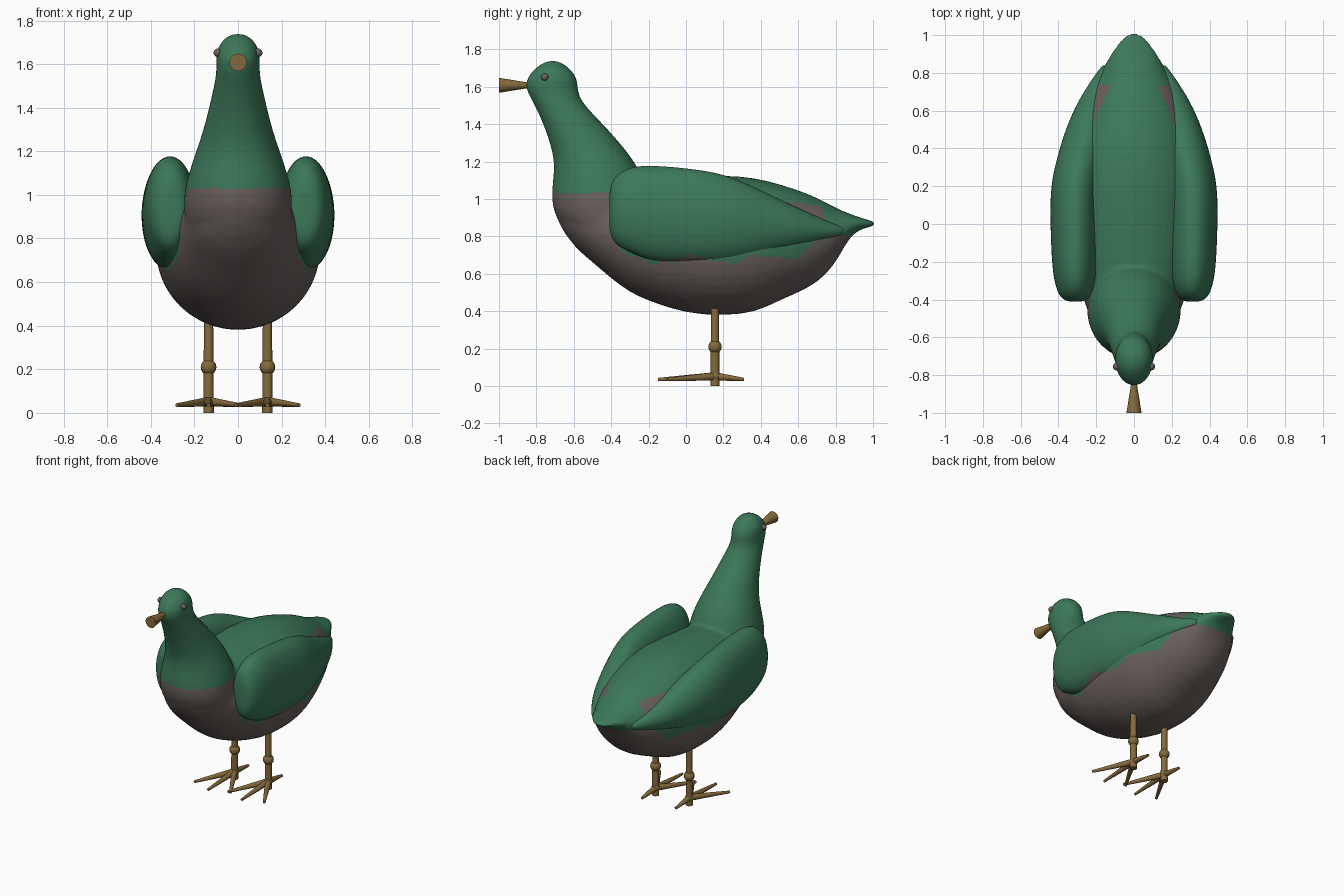
import bpy, bmesh, math
from mathutils import Vector

if "Cube" in bpy.data.objects:
    bpy.data.objects.remove(bpy.data.objects["Cube"])


def material(name, rgb):
    m = bpy.data.materials.new(name)
    m.diffuse_color = (*rgb, 1)
    m.use_nodes = True
    m.node_tree.nodes["Principled BSDF"].inputs["Base Color"].default_value = m.diffuse_color
    return m


GREEN = material("green plumage", (0.045, 0.19, 0.10))
GREY = material("grey belly", (0.145, 0.118, 0.11))
BROWN = material("brown beak and legs", (0.24, 0.145, 0.045))


def new_object(name, bm, mats):
    bmesh.ops.recalc_face_normals(bm, faces=bm.faces)
    for f in bm.faces:
        f.smooth = True
    me = bpy.data.meshes.new(name)
    bm.to_mesh(me)
    bm.free()
    for m in mats:
        me.materials.append(m)
    ob = bpy.data.objects.new(name, me)
    bpy.context.collection.objects.link(ob)
    return ob


def loft(bm, rings, seg=20):
    """Each ring is (centre, half axis u, half axis v)."""
    loops = []
    for c, u, v in rings:
        loops.append([bm.verts.new(Vector(c) + Vector(u) * math.cos(a) + Vector(v) * math.sin(a))
                      for a in (2 * math.pi * i / seg for i in range(seg))])
    for a, b in zip(loops, loops[1:]):
        for i in range(seg):
            j = (i + 1) % seg
            bm.faces.new((a[i], a[j], b[j], b[i]))
    for cap in (loops[0], loops[-1]):
        mid = bm.verts.new(sum((v.co for v in cap), Vector()) / seg)
        for i in range(seg):
            bm.faces.new((cap[i], cap[(i + 1) % seg], mid))


def apply_modifiers(ob):
    dg = bpy.context.evaluated_depsgraph_get()
    me = bpy.data.meshes.new_from_object(ob.evaluated_get(dg))
    ob.modifiers.clear()
    ob.data = me
    for p in me.polygons:
        p.use_smooth = True


def is_green(c, body):
    x, y, z = abs(c.x), c.y, c.z
    if body and y < -0.36:
        return z > 1.035
    # bare grey patches beside the tail
    if body and 0.5 < y < 0.74 and 0.23 - 0.45 * max(0, y - 0.5) < x < 0.25:
        return False
    edge = 0.68 + 0.02 * math.sin(17 * y + 1) + 0.01 * math.sin(41 * y)
    edge += 0.35 * max(0, y - 0.5) + 0.8 * max(0, -0.3 - y)
    return z > edge


def paint(ob, body):
    for p in ob.data.polygons:
        p.material_index = 0 if is_green(p.center, body) else 1


# Body with neck and head: y, top, bottom, half width
BODY = [(-.69, 1.0, .88, .08), (-.6, 1.05, .74, .19), (-.5, 1.08, .66, .235),
        (-.4, 1.1, .57, .27), (-.3, 1.1, .495, .31), (-.2, 1.11, .45, .345),
        (0, 1.125, .38, .38), (.2, 1.135, .37, .388), (.37, 1.12, .385, .365),
        (.5, 1.085, .455, .33), (.65, 1.035, .515, .27), (.75, .985, .59, .22),
        (.82, .945, .69, .17), (.88, .92, .81, .135), (.95, .895, .845, .095),
        (1.01, .88, .855, .04)]
# Neck and head: z, front, back, half width
NECK = [(.8, -.62, -.2, .24), (.9, -.705, -.2, .25), (1.0, -.725, -.2, .255),
        (1.1, -.715, -.22, .23), (1.2, -.705, -.27, .195), (1.3, -.73, -.35, .16),
        (1.4, -.765, -.44, .135), (1.5, -.81, -.54, .112), (1.56, -.845, -.575, .1),
        (1.61, -.865, -.575, .102), (1.66, -.845, -.585, .102),
        (1.71, -.80, -.63, .075), (1.738, -.745, -.68, .035)]
parts = []
for name, rings in (
        ("body", [((0, y, (t + b) / 2), (w, 0, 0), (0, 0, (t - b) / 2)) for y, t, b, w in BODY]),
        ("neck", [((0, (f + k) / 2, z), (w, 0, 0), (0, (k - f) / 2, 0)) for z, f, k, w in NECK])):
    bm = bmesh.new()
    loft(bm, rings)
    ob = new_object(name, bm, [GREEN, GREY])
    ob.modifiers.new("round", 'SUBSURF').levels = 1
    apply_modifiers(ob)
    parts.append(ob)
body, neck = parts
# Fuse the two lofts into a single skin
bm = bmesh.new()
bm.from_mesh(body.data)
bm.from_mesh(neck.data)
bm.to_mesh(body.data)
bm.free()
bpy.data.objects.remove(neck)
rm = body.modifiers.new("fuse", 'REMESH')
rm.mode = 'VOXEL'
rm.voxel_size = 0.014
sm = body.modifiers.new("soften", 'SMOOTH')
sm.factor = 0.5
sm.iterations = 6
apply_modifiers(body)
paint(body, True)

# Folded wings: y, x, z, half width, half height
WING = [(-.41, .31, .94, .05, .12), (-.38, .31, .94, .09, .19), (-.3, .31, .945, .115, .23),
        (-.2, .312, .925, .125, .26), (0, .315, .91, .13, .26), (.2, .315, .895, .13, .245),
        (.35, .285, .875, .125, .2), (.5, .25, .855, .115, .145), (.65, .21, .84, .09, .09),
        (.77, .175, .83, .045, .045), (.84, .155, .83, .015, .02)]
for side, label in ((1, "right"), (-1, "left")):
    bm = bmesh.new()
    loft(bm, [((side * x, y, z), (w, 0, 0), (0, 0, h)) for y, x, z, w, h in WING])
    wing = new_object(label + "_wing", bm, [GREEN, GREY])
    wing.modifiers.new("round", 'SUBSURF').levels = 2
    apply_modifiers(wing)
    paint(wing, False)


def tube(bm, a, b, r1, r2, seg=16):
    a, b = Vector(a), Vector(b)
    q = (b - a).to_track_quat('Z', 'Y')
    u, v = q @ Vector((1, 0, 0)), q @ Vector((0, 1, 0))
    loft(bm, [(a, u * r1, v * r1), (b, u * r2, v * r2)], seg)


def ball(bm, c, r):
    res = bmesh.ops.create_uvsphere(bm, u_segments=16, v_segments=10, radius=r)
    bmesh.ops.translate(bm, verts=res["verts"], vec=c)


def sharpen(ob):
    bpy.ops.object.select_all(action='DESELECT')
    ob.select_set(True)
    bpy.context.view_layer.objects.active = ob
    bpy.ops.object.shade_smooth_by_angle(angle=math.radians(40))


# Beak, flaring towards its tip
bm = bmesh.new()
tube(bm, (0, -.82, 1.608), (0, -1, 1.608), .011, .04, 24)
sharpen(new_object("beak", bm, [BROWN]))

for side, label in ((1, "right"), (-1, "left")):
    # Eye
    bm = bmesh.new()
    ball(bm, (side * .092, -.755, 1.652), .02)
    new_object(label + "_eye", bm, [GREY])
    # Leg with knee joint
    x, y = side * .135, .155
    bm = bmesh.new()
    tube(bm, (x, y, 0), (x, y, .46), .024, .021)
    ball(bm, (x, y, .21), .036)
    sharpen(new_object(label + "_leg", bm, [BROWN]))
    # Foot: three front toes and a hind toe
    bm = bmesh.new()
    ball(bm, (x, y, .052), .028)
    for dx, dy in ((0, -.305), (-.145, -.255), (.145, -.255), (0, .155)):
        tube(bm, (x, y, .052), (x + dx, y + dy, .035), .022, .009, 12)
    sharpen(new_object(label + "_foot", bm, [BROWN]))
